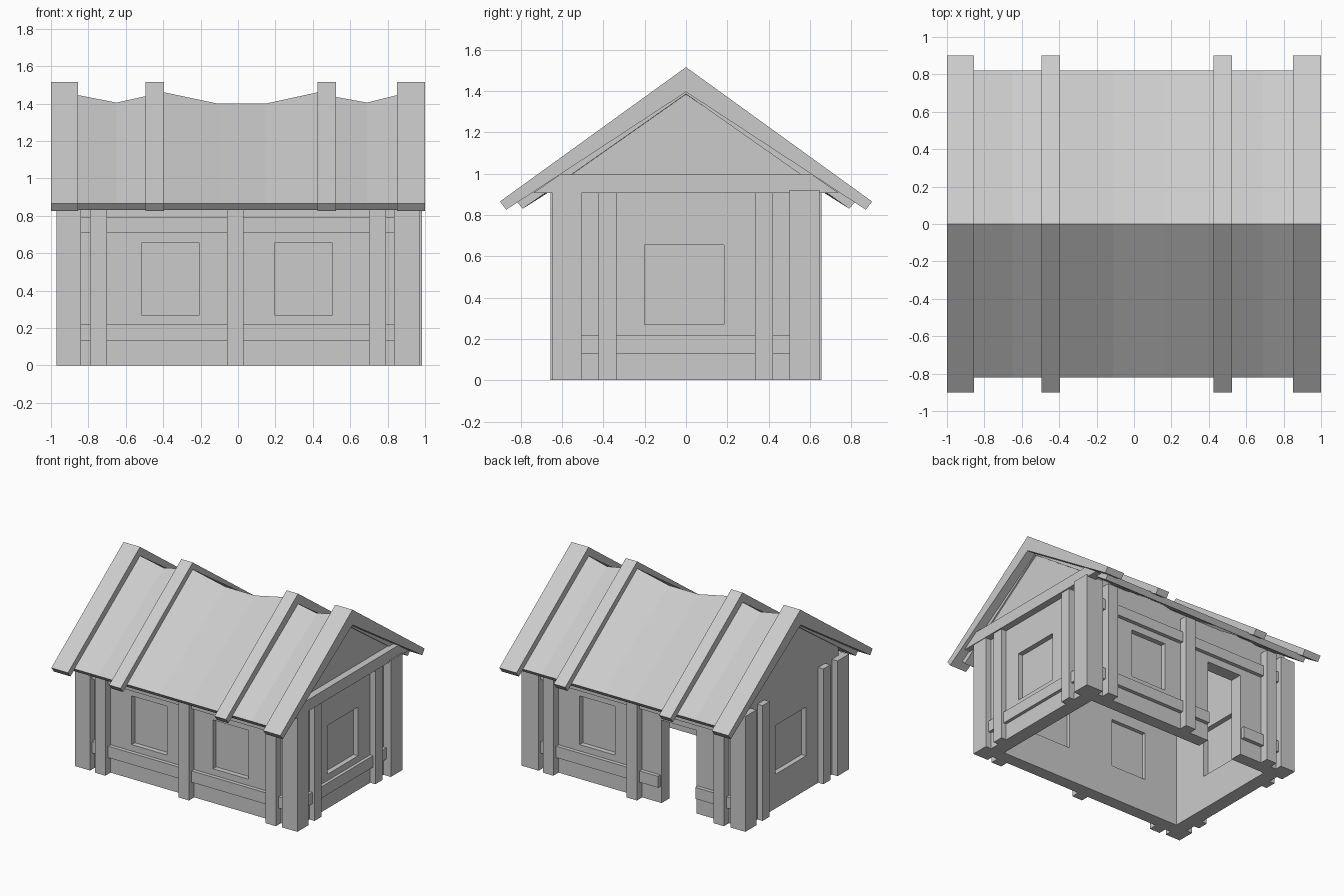
import bpy, bmesh

if "Cube" in bpy.data.objects:
    bpy.data.objects.remove(bpy.data.objects["Cube"])


def add_object(name, bm):
    bmesh.ops.recalc_face_normals(bm, faces=bm.faces[:])
    me = bpy.data.meshes.new(name)
    bm.to_mesh(me)
    bm.free()
    ob = bpy.data.objects.new(name, me)
    bpy.context.collection.objects.link(ob)
    return ob


def loft(name, sections):
    """Closed solid through a list of sections with equal point counts."""
    bm = bmesh.new()
    rings = [[bm.verts.new(p) for p in s] for s in sections]
    n = len(rings[0])
    for a, b in zip(rings, rings[1:]):
        for i in range(n):
            j = (i + 1) % n
            bm.faces.new((a[i], a[j], b[j], b[i]))
    bm.faces.new(rings[0])
    bm.faces.new(rings[-1])
    return add_object(name, bm)


def prism(name, profile, x0, x1):
    """Extrude a (y, z) profile along x."""
    return loft(name, [[(x, y, z) for y, z in profile] for x in (x0, x1)])


def boxes(name, ranges):
    """One object made of boxes given as (x0, x1, y0, y1, z0, z1)."""
    bm = bmesh.new()
    for x0, x1, y0, y1, z0, z1 in ranges:
        for v in bmesh.ops.create_cube(bm, size=1)["verts"]:
            v.co = (x1 if v.co.x > 0 else x0,
                    y1 if v.co.y > 0 else y0,
                    z1 if v.co.z > 0 else z0)
    return add_object(name, bm)


def turned(r):
    """The same box rotated half a turn about z."""
    return (-r[1], -r[0], -r[3], -r[2], r[4], r[5])


def cut(target, cutter):
    m = target.modifiers.new("cut", 'BOOLEAN')
    m.operation = 'DIFFERENCE'
    m.solver = 'EXACT'
    m.object = cutter
    bpy.context.view_layer.objects.active = target
    bpy.ops.object.modifier_apply(modifier=m.name)
    bpy.data.objects.remove(cutter)


# Hollow gabled walls, open at the bottom
walls = prism("walls", [(-.59, 0), (.59, 0), (.59, 1.0), (0, 1.395), (-.59, 1.0)], -.92, .92)
cut(walls, prism("room_cutter", [(-.49, -1), (.49, -1), (.49, 1.6), (-.49, 1.6)], -.81, .81))

# Window recesses on both wall faces leave a thin pane; the door goes through
WZ = (.27, .655)
recess = []
for x0, x1 in ((-.515, -.205), (.195, .505)):
    for y0, y1 in ((-.7, -.55), (-.52, -.4)):
        recess.append((x0, x1, y0, y1, *WZ))
back_recess = [turned(r) for r in recess[:2]]
for x0, x1 in ((.88, 1.0), (.7, .85)):
    r = (x0, x1, -.2, .185, *WZ)
    recess += [r, turned(r)]
door = (-.505, -.2, .4, .7, -.1, .655)
cut(walls, boxes("opening_cutter", recess + back_recess + [door]))

# Corner posts
corners = [(.835, .97, -.645, -.505, 0, .91), (.835, .985, .5, .645, 0, .92),
           (-.97, -.84, -.645, -.505, 0, .91), (-.97, -.84, .505, .645, 0, .91)]
boxes("corner_posts", corners)

# Wall posts
front_posts = [(x, x + .09, -.655, -.57, 0, .91) for x in (-.79, -.06, .70)]
boxes("front_posts", front_posts)
boxes("back_posts", [turned(r) for r in front_posts])
side_posts = [(.9, .965, y, y + .087, 0, .91) for y in (-.423, .335)]
boxes("right_posts", side_posts)
boxes("left_posts", [turned(r) for r in side_posts])

# Horizontal boards; the lower back one stops at the door
LOW, HIGH = (.13, .22), (.71, .793)
boxes("front_boards", [(-.86, .86, -.62, -.58, *z) for z in (LOW, HIGH)])
boxes("back_boards", [(-.86, .86, .58, .62, *HIGH),
                      (-.86, -.515, .58, .62, *LOW), (-.19, .86, .58, .62, *LOW)])
boxes("right_board", [(.91, .945, -.52, .52, *LOW)])

# Beam under the right gable
prism("gable_beam", [(-.74, .905), (.74, .905), (.61, .995), (-.61, .995)], .9, .975)

# Sagging roof panels: straight eaves, ridge dips between the ribs
ridge = [(-.93, 1.455), (-.855, 1.445), (-.65, 1.405), (-.49, 1.44), (-.395, 1.46),
         (-.11, 1.40), (.15, 1.40), (.425, 1.46), (.525, 1.435), (.69, 1.405),
         (.85, 1.445), (.93, 1.455)]
loft("roof_panels", [[(x, -.82, .865), (x, 0, z), (x, .82, .865),
                      (x, .79, .83), (x, 0, z - .07), (x, -.79, .83)] for x, z in ridge])

# Roof ribs, thicker at the ridge
rib = [(-.9, .865), (0, 1.515), (.9, .865), (.87, .825), (0, 1.395), (-.87, .825)]
for i, (x0, x1) in enumerate(((-1, -.855), (-.495, -.395), (.425, .525), (.85, 1))):
    prism(f"roof_rib_{i + 1}", rib, x0, x1)
